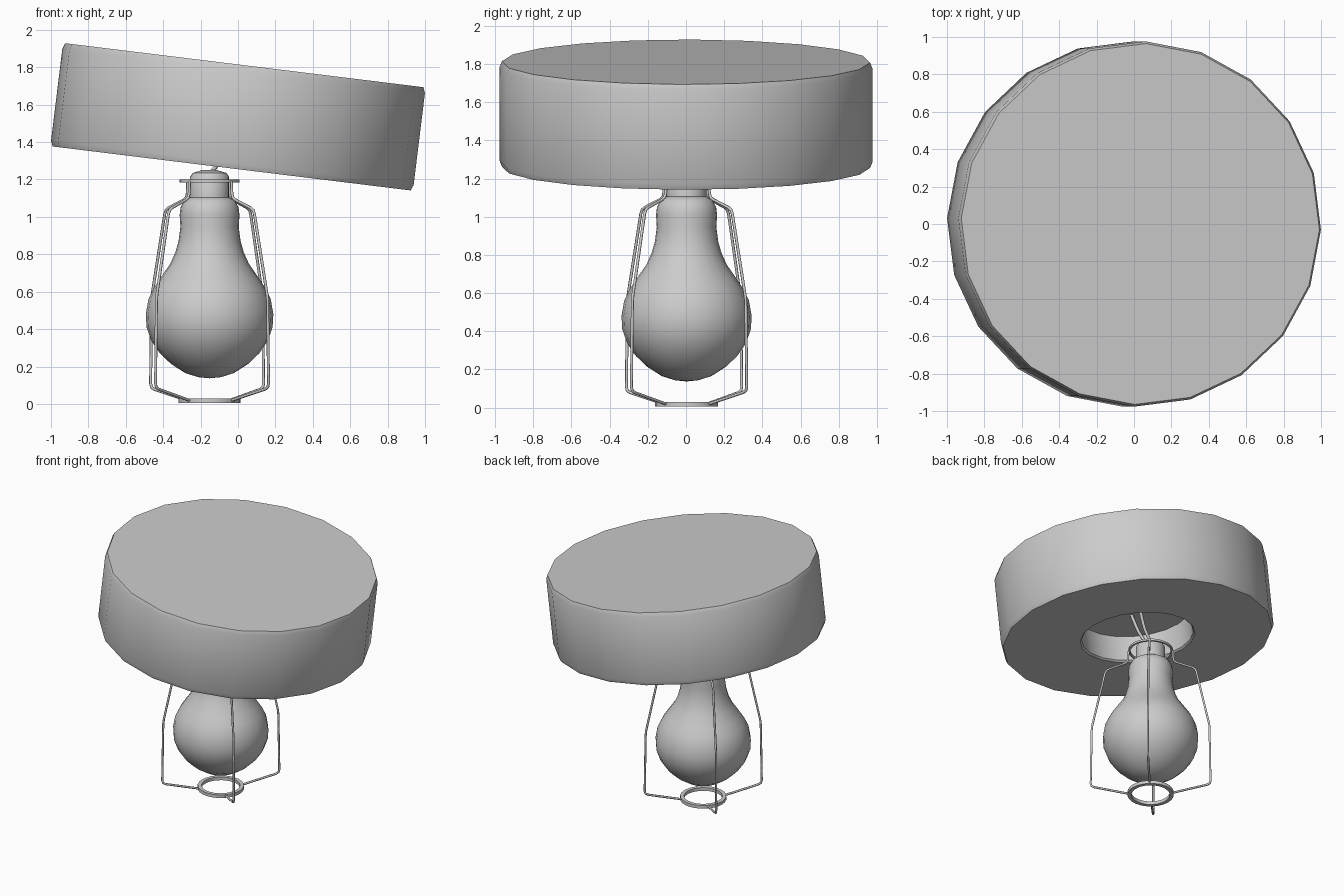
import bpy, bmesh, math
from mathutils import Matrix, Vector

cube = bpy.data.objects.get("Cube")
if cube:
    bpy.data.objects.remove(cube, do_unlink=True)

AXIS = Vector((-0.152, 0.003, 0))          # vertical axis of bulb and cage

grey = bpy.data.materials.new("plain grey")
grey.use_nodes = True
colour = (0.6, 0.6, 0.6, 1)
grey.diffuse_color = colour
grey.node_tree.nodes["Principled BSDF"].inputs["Base Color"].default_value = colour


def finish(name, bm, matrix, angle=35):
    bmesh.ops.recalc_face_normals(bm, faces=bm.faces)
    bm.transform(matrix)
    mesh = bpy.data.meshes.new(name)
    bm.to_mesh(mesh)
    bm.free()
    mesh.materials.append(grey)
    obj = bpy.data.objects.new(name, mesh)
    bpy.context.collection.objects.link(obj)
    bpy.ops.object.select_all(action='DESELECT')
    obj.select_set(True)
    bpy.context.view_layer.objects.active = obj
    bpy.ops.object.shade_smooth_by_angle(angle=math.radians(angle))
    return obj


def lathe(name, profile, sides, matrix, start=0.0, closed=False, angle=35):
    """Revolve (radius, height) points around z."""
    bm = bmesh.new()
    rings = []
    for r, z in profile:
        if r == 0:
            rings.append([bm.verts.new((0, 0, z))] * sides)
            continue
        turns = [start + math.tau * i / sides for i in range(sides)]
        rings.append([bm.verts.new((r * math.cos(a), r * math.sin(a), z)) for a in turns])
    pairs = list(zip(rings, rings[1:]))
    if closed:
        pairs.append((rings[-1], rings[0]))
    for low, high in pairs:
        for i in range(sides):
            j = (i + 1) % sides
            corners = list(dict.fromkeys((low[i], low[j], high[j], high[i])))
            bm.faces.new(corners)
    return finish(name, bm, matrix, angle)


def wire(name, points, radius, bend=0.0):
    """Round wire through points, with optionally rounded corners."""
    path = [Vector(points[0])]
    for a, b, c in zip(points, points[1:], points[2:]):
        a, b, c = Vector(a), Vector(b), Vector(c)
        if bend:
            start, end = b + (a - b).normalized() * bend, b + (c - b).normalized() * bend
            path += [start, (start + end + b * 2) / 4, end]
        else:
            path.append(b)
    path.append(Vector(points[-1]))
    curve = bpy.data.curves.new(name, 'CURVE')
    curve.dimensions = '3D'
    curve.bevel_depth = radius
    curve.bevel_resolution = 1
    curve.use_fill_caps = True
    spline = curve.splines.new('POLY')
    spline.points.add(len(path) - 1)
    for p, co in zip(spline.points, path):
        p.co = (*co, 1)
    curve.materials.append(grey)
    obj = bpy.data.objects.new(name, curve)
    bpy.context.collection.objects.link(obj)


def hoop(name, inner, outer, low, high):
    lathe(name, [(inner, low), (outer, low), (outer, high), (inner, high)],
          24, Matrix.Translation(AXIS), closed=True)


# Tilted drum shade with a round recess underneath
R, H, HOLE, DEPTH = 0.977, 0.278, 0.40, 0.2
tilt = Matrix.Translation((0, 0, 1.535)) @ Matrix.Rotation(math.radians(7), 4, 'Y')
lathe("drum_shade", [
    (0, H), (R - 0.012, H), (R, H - 0.03), (R, 0.03 - H), (R - 0.012, -H),
    (HOLE + 0.012, -H), (HOLE, 0.012 - H), (HOLE, DEPTH - H), (0, DEPTH - H)],
    20, tilt, start=math.radians(-1.8))

# Bulb
lathe("bulb_glass", [
    (0, 0.137), (0.06, 0.143), (0.13, 0.165), (0.205, 0.213), (0.265, 0.27),
    (0.31, 0.335), (0.337, 0.41), (0.341, 0.48), (0.327, 0.56), (0.298, 0.62),
    (0.262, 0.675), (0.21, 0.75), (0.183, 0.81), (0.166, 0.87), (0.156, 0.946),
    (0.16, 1.01), (0.155, 1.05), (0.138, 1.085), (0.105, 1.105), (0, 1.105)],
    24, Matrix.Translation(AXIS))

# Socket on the bulb neck
lathe("bulb_socket", [
    (0, 1.09), (0.104, 1.09), (0.104, 1.215), (0.09, 1.235), (0.04, 1.25), (0, 1.25)],
    24, Matrix.Translation(AXIS))

# Cage hoops
hoop("top_hoop", 0.145, 0.16, 1.185, 1.2)
hoop("bottom_hoop", 0.137, 0.165, 0.005, 0.03)

# Four bent cage wires
CAGE = [(0.158, 1.192), (0.163, 1.1), (0.32, 1.04), (0.42, 0.57), (0.428, 0.085), (0.155, 0.018)]
for k in range(4):
    a = math.radians(47.5 + 90 * k)
    wire(f"cage_wire_{k + 1}",
         [AXIS + Vector((r * math.cos(a), r * math.sin(a), z)) for r, z in CAGE],
         0.008, bend=0.025)

# Supply cords from the socket up into the recess
top = tilt @ Vector((0, 0, DEPTH - H))
for k, side in enumerate((-1, 1)):
    base = AXIS + Vector((0.01, 0.02 * side, 1.24))
    middle = base.lerp(top, 0.4) + Vector((0.02, 0.02 * side, 0))
    wire(f"cord_{k + 1}", [base, middle, top + Vector((0, 0.05 * side, 0.02))], 0.012, bend=0.04)
